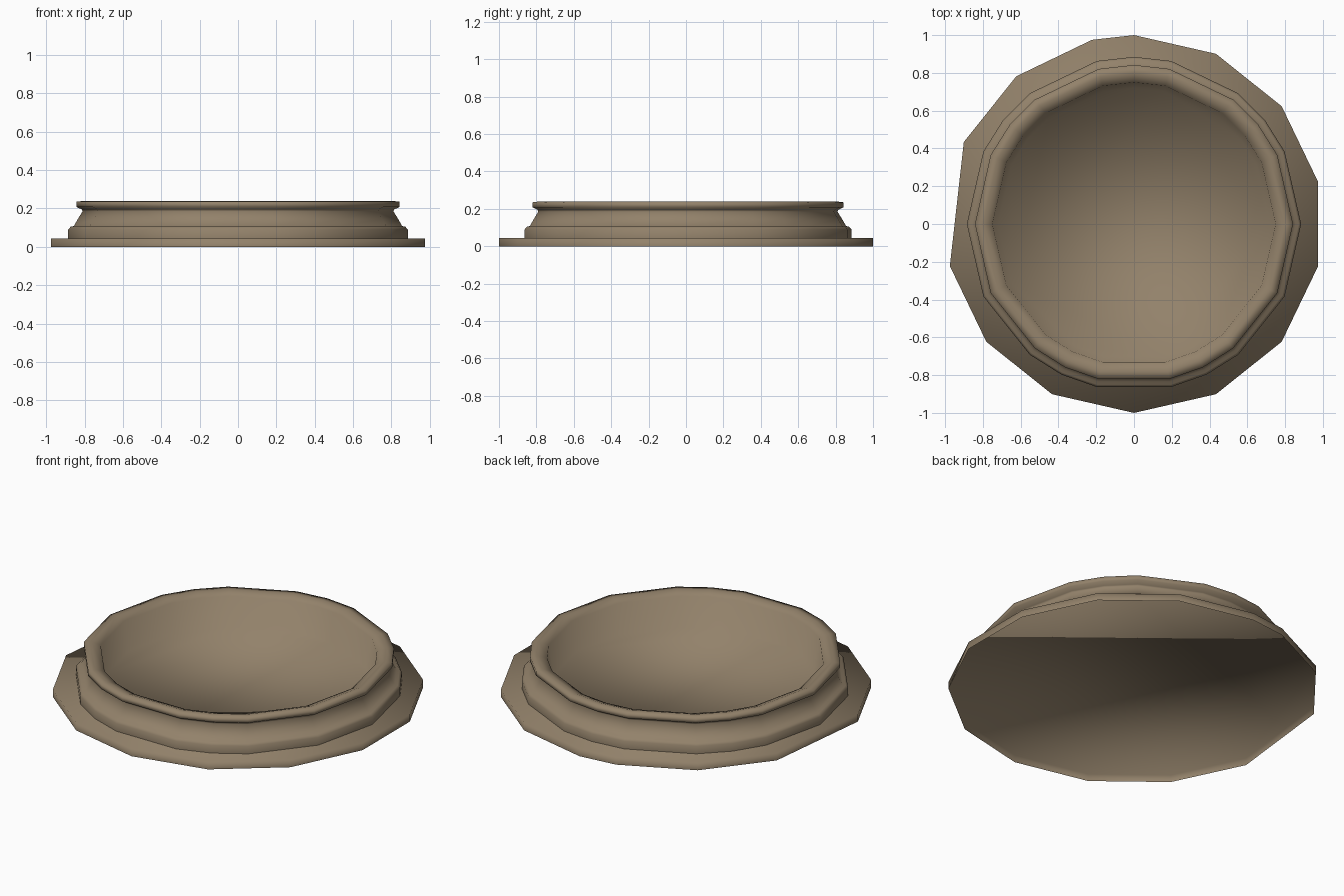
import bpy, bmesh, math

cube = bpy.data.objects.get("Cube")
if cube:
    bpy.data.objects.remove(cube, do_unlink=True)

stone = bpy.data.materials.new("warm_brown_stone")
stone.use_nodes = True
COLOUR = (0.29, 0.222, 0.145, 1)
stone.diffuse_color = COLOUR
stone.node_tree.nodes["Principled BSDF"].inputs["Base Color"].default_value = COLOUR

STEP = math.tau / 28  # both outlines use a subset of 28 even directions


def lathe(name, profile, directions):
    """Sweep an (r, z) profile around z, close its last ring, shade it smooth."""
    bm = bmesh.new()
    rings = [[bm.verts.new((r * math.sin(d * STEP), r * math.cos(d * STEP), z))
              for d in directions] for r, z in profile]
    n = len(directions)
    for low, high in zip(rings, rings[1:]):
        for i in range(n):
            j = (i + 1) % n
            bm.faces.new((low[j], low[i], high[i], high[j]))
    bm.faces.new(rings[-1][::-1])
    for face in bm.faces:
        face.smooth = True
    mesh = bpy.data.meshes.new(name)
    bm.to_mesh(mesh)
    bm.free()
    mesh.materials.append(stone)
    obj = bpy.data.objects.new(name, mesh)
    bpy.context.collection.objects.link(obj)


# Foot: coarse, slightly irregular tray, open underneath
foot_directions = list(range(0, 21, 2)) + [23, 25, 27]
lathe("foot_plate", [(1, 0), (1, 0.043)], foot_directions)

# Body: stepped base, hollow neck, rounded rim and deep recessed floor
half = [1, 3, 4, 5, 7, 9, 11, 12, 13]
body_directions = [0] + half + [28 - d for d in reversed(half)]
lathe("dish_body", [
    (0.885, 0.044), (0.885, 0.09), (0.872, 0.105),    # step
    (0.856, 0.108), (0.835, 0.145), (0.81, 0.185),    # neck
    (0.815, 0.195), (0.842, 0.208), (0.842, 0.235),   # rim
    (0.8, 0.24), (0.75, 0.222), (0.72, 0.05),         # inner wall
], body_directions)
